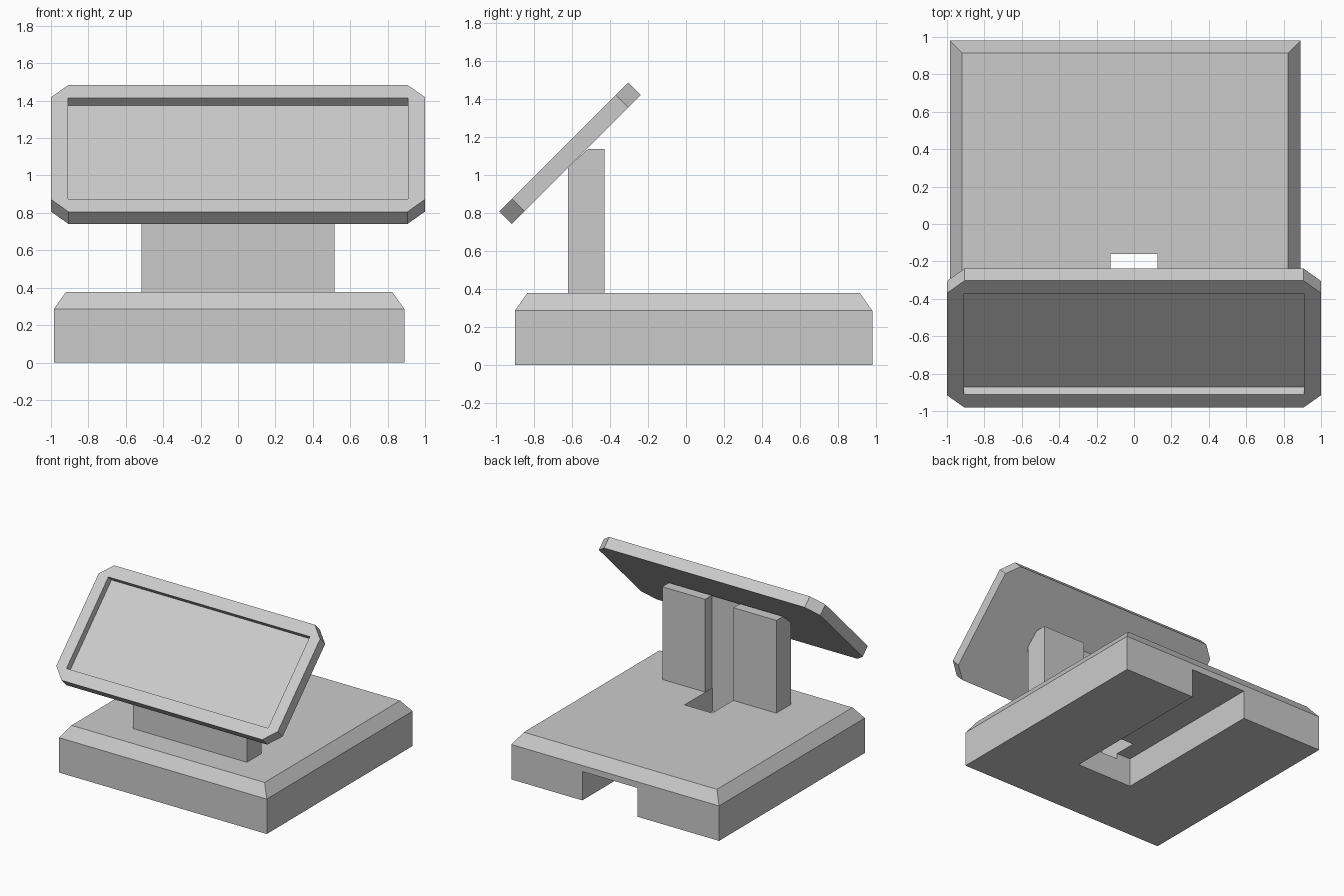
import bpy
import bmesh
from math import radians
from mathutils import Matrix, Vector

cube = bpy.data.objects.get("Cube")
if cube:
    bpy.data.objects.remove(cube, do_unlink=True)

grey = bpy.data.materials.new("light_grey")
grey.use_nodes = True
color = (0.6, 0.6, 0.6, 1)
grey.diffuse_color = color
grey.node_tree.nodes["Principled BSDF"].inputs["Base Color"].default_value = color


def finish(name, bm):
    """Turn a bmesh into a flat-shaded grey object."""
    bmesh.ops.recalc_face_normals(bm, faces=bm.faces)
    mesh = bpy.data.meshes.new(name)
    bm.to_mesh(mesh)
    bm.free()
    mesh.materials.append(grey)
    obj = bpy.data.objects.new(name, mesh)
    bpy.context.collection.objects.link(obj)
    return obj


def box_bm(low, high):
    """Box between two opposite corners."""
    low, high = Vector(low), Vector(high)
    bm = bmesh.new()
    bmesh.ops.create_cube(bm, size=1)
    bmesh.ops.scale(bm, vec=high - low, verts=bm.verts)
    bmesh.ops.translate(bm, vec=(low + high) / 2, verts=bm.verts)
    return bm


def extrude_profile(points, direction):
    """Prism made by sweeping a closed profile along a vector."""
    bm = bmesh.new()
    face = bm.faces.new([bm.verts.new(p) for p in points])
    swept = bmesh.ops.extrude_face_region(bm, geom=[face])["geom"]
    moved = [v for v in swept if isinstance(v, bmesh.types.BMVert)]
    bmesh.ops.translate(bm, vec=direction, verts=moved)
    if face.is_valid and len(bm.faces) < len(points) + 2:
        bm.faces.new([v for v in bm.verts if v not in moved])
    return bm


def cut(obj, low, high):
    """Subtract a box from an object and remove the cutter."""
    cutter = finish("cutter", box_bm(low, high))
    cutter.hide_render = True
    mod = obj.modifiers.new("cut", 'BOOLEAN')
    mod.operation = 'DIFFERENCE'
    mod.solver = 'EXACT'
    mod.object = cutter
    bpy.context.view_layer.objects.active = obj
    bpy.ops.object.modifier_apply(modifier=mod.name)
    bpy.data.objects.remove(cutter, do_unlink=True)


# Base: block with sloped upper edges
bm = box_bm((-0.985, -0.90, 0), (0.89, 0.98, 0.285))
top = max(bm.faces, key=lambda f: f.calc_center_median().z)
bmesh.ops.inset_region(bm, faces=[top], thickness=0.093, depth=0)
bmesh.ops.translate(bm, vec=(0, 0, 0.093), verts=top.verts)
base = finish("base", bm)

# Cable slot under the base, and the opening up through the top
cut(base, (-0.25, -0.345, -0.1), (0.25, 1.1, 0.235))
cut(base, (-0.125, -0.52, 0.19), (0.125, -0.16, 0.5))

# Stand: upright with a sloped top that meets the screen, and a rear channel
side = [(-0.62, 0.37), (-0.43, 0.37), (-0.43, 1.135), (-0.515, 1.135), (-0.62, 1.04)]
stand = finish("stand", extrude_profile([(-0.515, y, z) for y, z in side], (1.03, 0, 0)))
cut(stand, (-0.128, -0.52, 0.2), (0.128, -0.3, 1.4))

# Screen: slab with clipped corners and a recessed display, tilted back
half_w, half_h, half_t, clip = 1.0, 0.48, 0.046, 0.094
outline = []
for sx, sy in ((1, 1), (-1, 1), (-1, -1), (1, -1)):
    corner = [(sx * half_w, sy * (half_h - clip), -half_t),
              (sx * (half_w - clip), sy * half_h, -half_t)]
    outline += corner if sx == sy else corner[::-1]
screen = finish("screen_frame", extrude_profile(outline, (0, 0, 2 * half_t)))
cut(screen, (-0.91, -0.382, half_t - 0.057), (0.91, 0.382, 0.3))
screen.data.transform(Matrix.Translation((0, -0.61, 1.1125)) @ Matrix.Rotation(radians(45), 4, 'X'))
